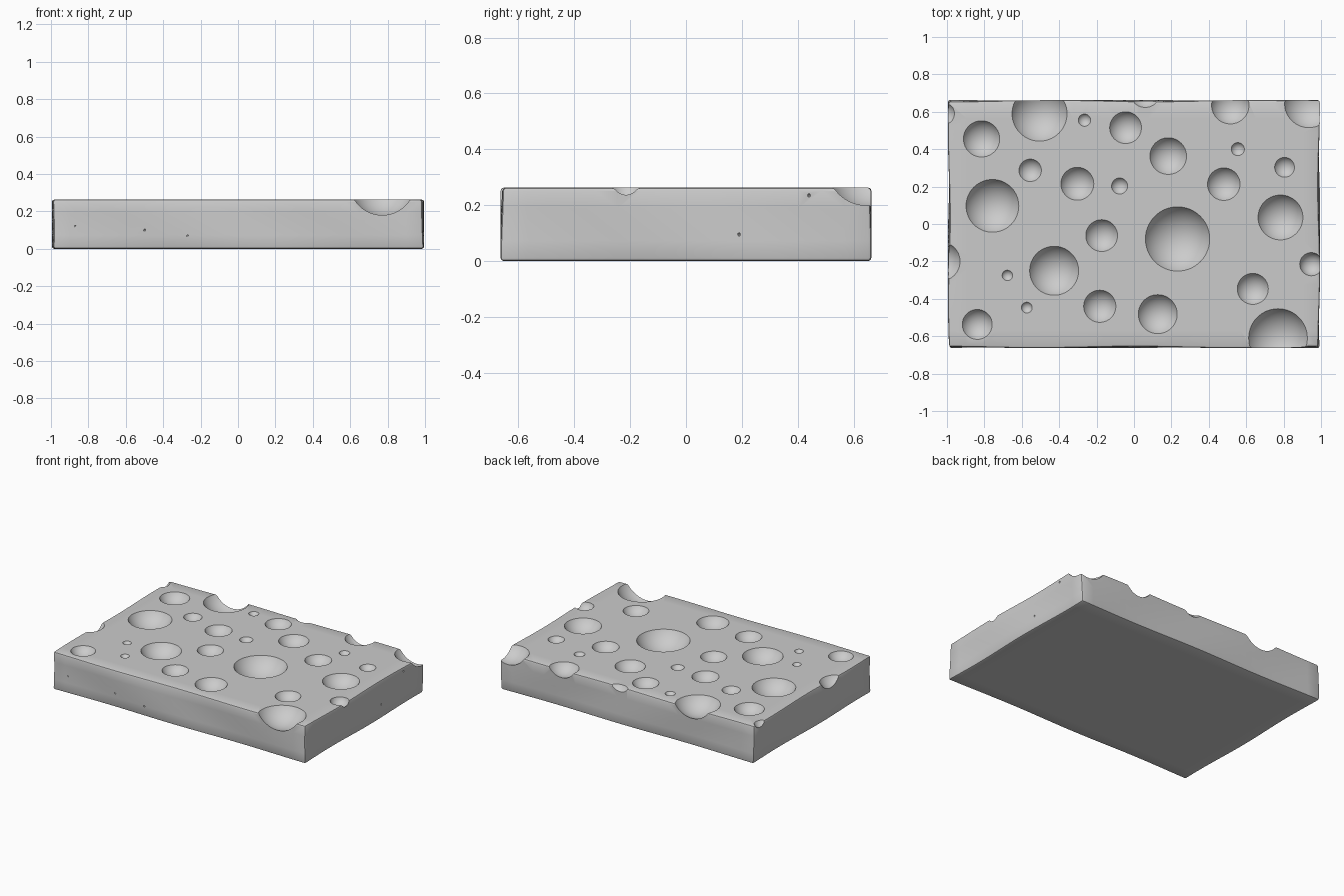
import bpy, bmesh, math
from mathutils import Matrix, Vector

if "Cube" in bpy.data.objects:
    bpy.data.objects.remove(bpy.data.objects["Cube"])

HX, HY, H = 0.99, 0.66, 0.263

# Slab: bevelled block, sliced so the side walls can undulate slightly
bm = bmesh.new()
bmesh.ops.create_cube(bm, size=1, matrix=Matrix.Translation((0, 0, H / 2)) @ Matrix.Diagonal((2 * HX, 2 * HY, H, 1)))
bmesh.ops.bevel(bm, geom=bm.edges[:], offset=0.012, segments=2, profile=0.5, affect='EDGES')


def slice_axis(axis, half, n, base=0.0):
    no = Vector((0, 0, 0))
    no[axis] = 1
    for i in range(1, n):
        bmesh.ops.bisect_plane(bm, geom=bm.verts[:] + bm.edges[:] + bm.faces[:],
                               plane_co=no * (base - half + 2 * half * i / n), plane_no=no)


slice_axis(0, HX - 0.012, 24)
slice_axis(1, HY - 0.012, 16)
slice_axis(2, H / 2 - 0.012, 4, H / 2)
for v in bm.verts:
    x, y, z = v.co
    if abs(x) > HX - 0.02:
        v.co.x += 0.005 * math.sin(7 * y + 9 * z + x)
    if abs(y) > HY - 0.02:
        v.co.y += 0.004 * math.sin(6 * x + 11 * z + 2 * y)
me = bpy.data.meshes.new("cheese_slab")
bm.to_mesh(me)
bm.free()
slab = bpy.data.objects.new("cheese_slab", me)
bpy.context.collection.objects.link(slab)

# Hole rims on the top face: x, y, radius
HOLES = [
    (-.815, .455, .097), (-.505, .59, .147), (-.265, .555, .033), (-.045, .515, .085),
    (.06, .705, .082), (.515, .635, .1), (.935, .645, .13), (-1.02, .59, .06),
    (-.555, .287, .06), (-.303, .215, .088), (-.077, .203, .043), (.183, .363, .098),
    (.555, .4, .035), (.48, .213, .087), (.805, .303, .053), (.783, .035, .12),
    (-.757, .097, .141), (-.173, -.062, .085), (.233, -.08, .172), (-.427, -.25, .131),
    (-1.035, -.2, .105), (-.677, -.275, .028), (-.573, -.447, .029), (-.183, -.44, .086),
    (.127, -.482, .104), (.635, -.347, .083), (.948, -.215, .062), (.77, -.61, .157),
    (-.838, -.537, .08),
]
# Pin-prick pores on the side walls
PORES = [(-.87, -HY, .12), (-.5, -HY, .1), (-.27, -HY, .07), (HX, .44, .235), (HX, .19, .095)]

# Sphere cutters, all in one mesh
bm = bmesh.new()
for x, y, a in HOLES:
    d = a * (0.75 if (x, a) == (.948, .062) else 0.58)
    R = (a * a + d * d) / (2 * d)
    bmesh.ops.create_uvsphere(bm, u_segments=56, v_segments=36, radius=R,
                              matrix=Matrix.Translation((x, y, H + R - d)))
for p in PORES:
    bmesh.ops.create_icosphere(bm, subdivisions=1, radius=0.007, matrix=Matrix.Translation(p))
cme = bpy.data.meshes.new("hole_cutter")
bm.to_mesh(cme)
bm.free()
cutter = bpy.data.objects.new("hole_cutter", cme)
cutter.hide_render = True
bpy.context.collection.objects.link(cutter)

# Carve the holes
bpy.context.view_layer.objects.active = slab
slab.select_set(True)
mod = slab.modifiers.new("holes", 'BOOLEAN')
mod.operation = 'DIFFERENCE'
mod.solver = 'EXACT'
mod.object = cutter
bpy.ops.object.modifier_apply(modifier=mod.name)
bpy.data.objects.remove(cutter)
bpy.ops.object.shade_smooth_by_angle(angle=math.radians(30))
